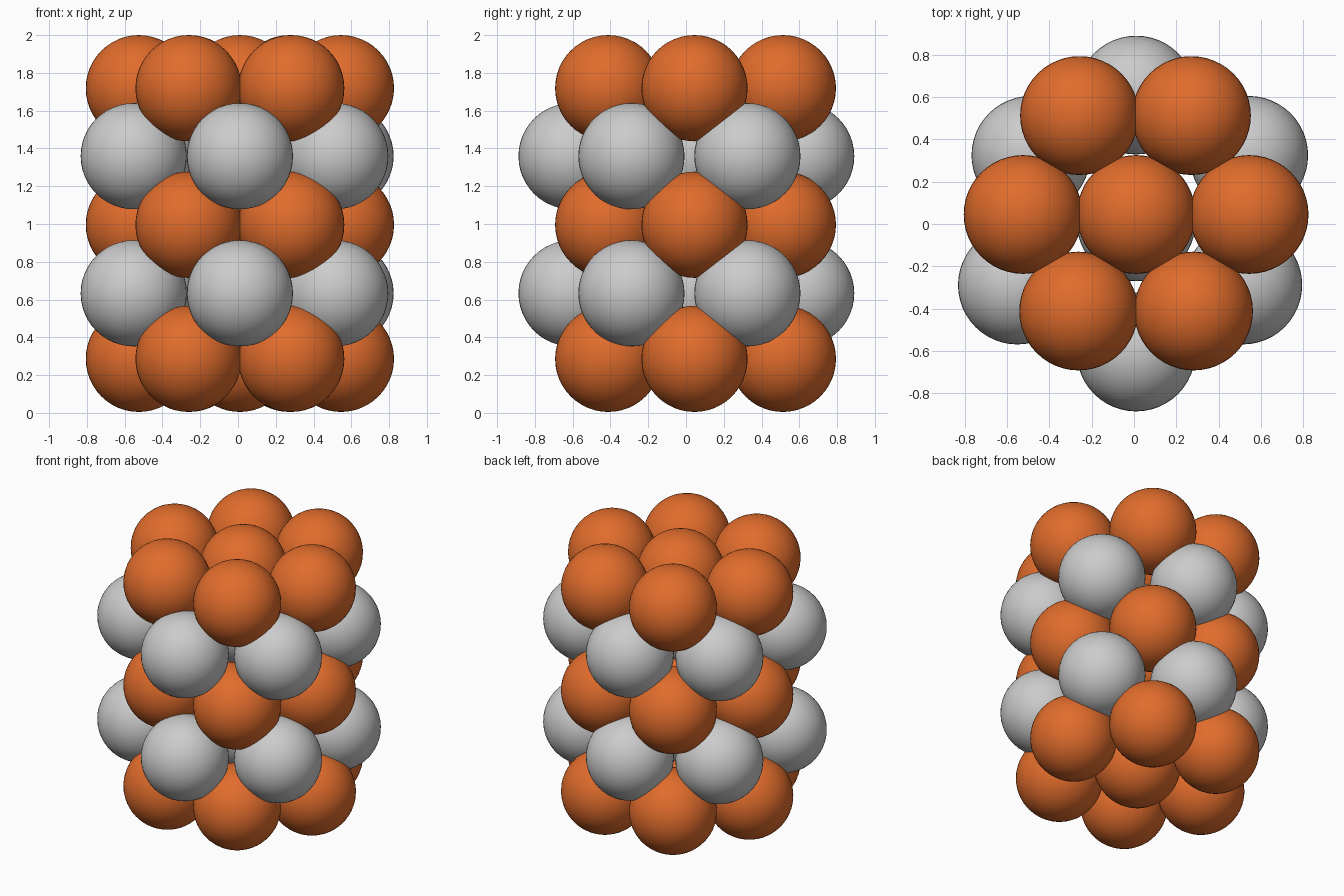
import bpy

if "Cube" in bpy.data.objects:
    bpy.data.objects.remove(bpy.data.objects["Cube"])

R = 0.281


def make_ball_mesh(name, color=None):
    bpy.ops.mesh.primitive_uv_sphere_add(segments=48, ring_count=24, radius=R)
    ob = bpy.context.object
    bpy.ops.object.shade_smooth()
    mesh = ob.data
    mesh.name = name
    if color:
        mat = bpy.data.materials.new(name)
        mat.diffuse_color = color
        mat.use_nodes = True
        mat.node_tree.nodes["Principled BSDF"].inputs["Base Color"].default_value = mat.diffuse_color
        mesh.materials.append(mat)
    bpy.data.objects.remove(ob)
    return mesh


def add_layer(name, mesh, spots, z):
    for i, (x, y) in enumerate(spots):
        ob = bpy.data.objects.new(f"{name}_{i + 1}", mesh)
        ob.location = (x, y, z)
        bpy.context.collection.objects.link(ob)


# Each layer: one ball in the middle, six around it
orange_spots = [(0.01, 0.045), (-0.525, 0.045), (0.545, 0.045),
                (-0.258, 0.513), (0.272, 0.513),
                (-0.262, -0.412), (0.282, -0.412)]
grey_spots = [(0.01, 0.01), (0.01, 0.61), (0.01, -0.606),
              (0.543, 0.325), (-0.488, 0.325),
              (-0.552, -0.289), (0.515, -0.289)]

orange = make_ball_mesh("orange_ball", (0.75, 0.15, 0.025, 1))
grey = make_ball_mesh("grey_ball")

# Alternating stack
for n, z in (("bottom", 0.286), ("middle", 0.996), ("top", 1.719)):
    add_layer(f"{n}_orange_ball", orange, orange_spots, z)
for n, z in (("lower", 0.633), ("upper", 1.359)):
    add_layer(f"{n}_grey_ball", grey, grey_spots, z)
